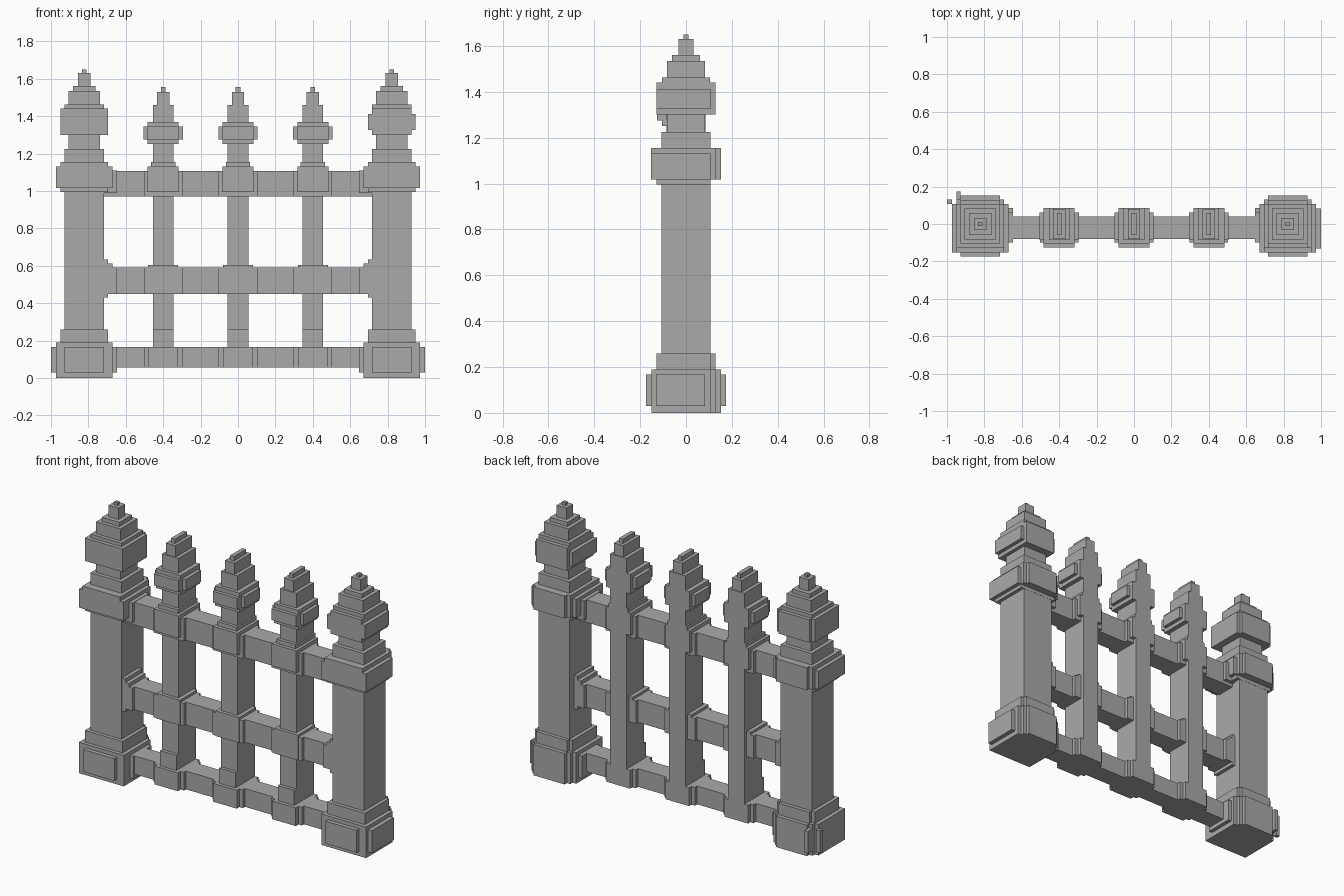
import bpy, bmesh
from mathutils import Vector

stone = bpy.data.materials.new("stone grey")
stone.diffuse_color = (0.4, 0.4, 0.4, 1)


def build(name, boxes, cx=0.0, flip=1):
    """One object from boxes (x0, x1, y0, y1, z0, z1); x is relative to cx and flipped by flip."""
    bm = bmesh.new()
    for x0, x1, y0, y1, z0, z1 in boxes:
        xs = sorted((cx + flip * x0, cx + flip * x1))
        lo, hi = Vector((xs[0], y0, z0)), Vector((xs[1], y1, z1))
        for v in bmesh.ops.create_cube(bm, size=1)["verts"]:
            v.co = Vector([lo[i] + (v.co[i] + 0.5) * (hi[i] - lo[i]) for i in range(3)])
    me = bpy.data.meshes.new(name)
    bm.to_mesh(me)
    bm.free()
    me.materials.append(stone)
    ob = bpy.data.objects.new(name, me)
    bpy.context.collection.objects.link(ob)
    return ob


def sq(h, z0, z1):
    """Square tier centred on the axis."""
    return (-h, h, -h, h, z0, z1)


def tier(hx, y0, y1, z0, z1):
    """Tier symmetric in x with free depth."""
    return (-hx, hx, y0, y1, z0, z1)


# shared post parts; +x points towards the fence panel
post = [
    # plinth with raised front and inner panels, stepped back
    tier(0.152, -0.15, 0.107, 0, 0.19),
    tier(0.128, -0.15, 0.13, 0, 0.19),
    tier(0.105, -0.15, 0.152, 0, 0.19),
    tier(0.105, -0.175, 0, 0.03, 0.167),
    (0.1, 0.175, -0.09, 0.085, 0.03, 0.167),
    # upper plinth and shaft
    tier(0.128, -0.128, 0.107, 0.19, 0.26),
    tier(0.105, -0.128, 0.128, 0.19, 0.26),
    sq(0.106, 0.26, 1.02),
    # stepped brackets for the middle rail
    (0.1, 0.128, -0.1, 0.062, 0.43, 0.635),
    (0.1, 0.152, -0.1, 0.062, 0.45, 0.612),
    (0.1, 0.175, -0.1, 0.062, 0.45, 0.59),
    # capital
    tier(0.128, -0.128, 0.107, 0.995, 1.155),
    tier(0.152, -0.128, 0.107, 1.017, 1.13),
    tier(0.152, -0.152, 0.107, 1.017, 1.13),
    tier(0.128, -0.152, 0.13, 1.017, 1.155),
    tier(0.105, -0.152, 0.152, 1.017, 1.155),
    (0.1, 0.175, -0.1, 0.062, 0.99, 1.11),
    sq(0.106, 1.155, 1.225),
    # neck and stepped finial
    sq(0.083, 1.225, 1.30),
    sq(0.105, 1.44, 1.462),
    sq(0.083, 1.462, 1.535),
    sq(0.06, 1.535, 1.56),
    sq(0.033, 1.56, 1.63),
    sq(0.011, 1.63, 1.65),
]
left_extra = [
    tier(0.128, -0.128, 0.107, 1.30, 1.44),
    tier(0.105, -0.128, 0.128, 1.30, 1.44),
    # slivers of the outer and back panels
    (-0.178, -0.15, 0.107, 0.13, 0.03, 0.167),
    (-0.128, -0.105, 0.125, 0.175, 0.03, 0.167),
]
right_extra = [
    tier(0.105, -0.128, 0.128, 1.30, 1.44),
    tier(0.128, -0.128, 0.107, 1.325, 1.412),
    # outer panel
    (-0.178, -0.15, -0.13, 0.082, 0.03, 0.167),
]
build("left_post", post + left_extra, -0.822, 1)
build("right_post", post + right_extra, 0.822, -1)

# rails
for name, z0, z1 in (("bottom_rail", 0.055, 0.167),
                     ("middle_rail", 0.45, 0.59),
                     ("top_rail", 0.97, 1.108)):
    build(name, [(-0.72, 0.72, -0.08, 0.04, z0, z1)])

# pickets with collars at each rail and a stepped head
B = 0.085
picket = [
    tier(0.055, -0.085, B, 0.055, 1.46),
    # bottom collar
    tier(0.103, -0.1, 0.062, 0.055, 0.167),
    tier(0.08, -0.126, B, 0.055, 0.167),
    tier(0.055, -0.105, B, 0.055, 0.26),
    # middle collar
    tier(0.103, -0.1, 0.062, 0.45, 0.59),
    tier(0.08, -0.105, 0.062, 0.45, 0.605),
    # top collar
    tier(0.103, -0.1, 0.062, 0.97, 1.108),
    tier(0.083, -0.126, B, 0.995, 1.13),
    tier(0.065, -0.105, B, 0.995, 1.155),
    # head
    tier(0.083, -0.105, B, 1.25, 1.37),
    tier(0.083, -0.126, B, 1.275, 1.345),
    tier(0.105, -0.085, 0.062, 1.275, 1.345),
    tier(0.033, -0.08, 0.08, 1.46, 1.53),
    tier(0.013, -0.058, 0.06, 1.53, 1.557),
]
for name, x in (("left_picket", -0.4), ("centre_picket", 0.0), ("right_picket", 0.4)):
    build(name, picket, x)
